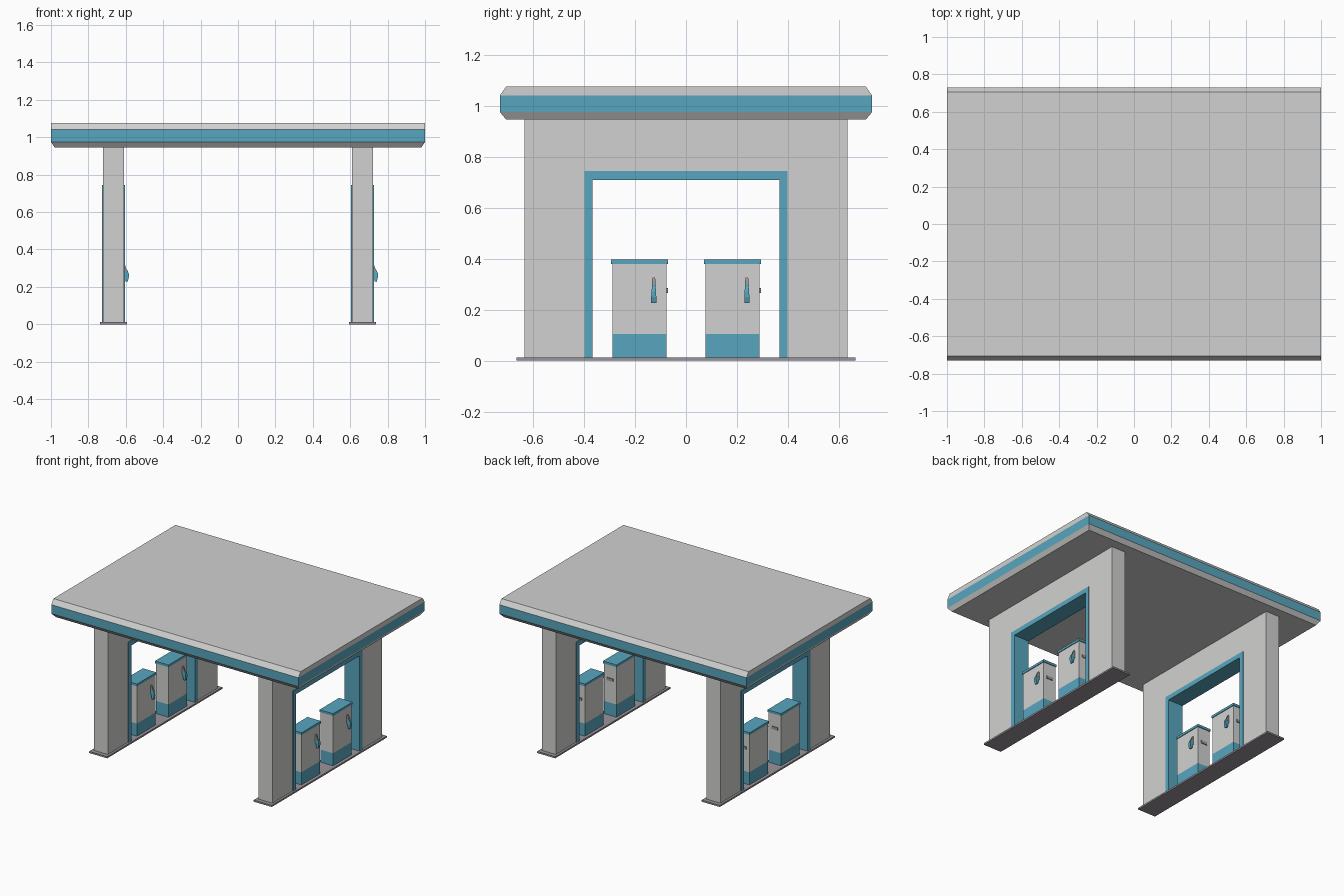
import bpy, bmesh
from mathutils import Vector

if "Cube" in bpy.data.objects:
    bpy.data.objects.remove(bpy.data.objects["Cube"])


def material(name, rgb):
    m = bpy.data.materials.new(name)
    m.diffuse_color = (*rgb, 1)
    m.use_nodes = True
    m.node_tree.nodes["Principled BSDF"].inputs["Base Color"].default_value = m.diffuse_color
    return m


GREY = material("light_grey", (0.64, 0.64, 0.635))
TEAL = material("teal", (0.098, 0.38, 0.52))
DARK = material("dark_grey", (0.32, 0.295, 0.32))


def finish(name, bm, mats):
    bmesh.ops.recalc_face_normals(bm, faces=bm.faces[:])
    me = bpy.data.meshes.new(name)
    bm.to_mesh(me)
    bm.free()
    for m in mats:
        me.materials.append(m)
    ob = bpy.data.objects.new(name, me)
    bpy.context.collection.objects.link(ob)
    return ob


def box_bm(x0, x1, y0, y1, z0, z1):
    bm = bmesh.new()
    bmesh.ops.create_cube(bm, size=1)
    for v in bm.verts:
        v.co = Vector(((x0 + x1) / 2 + v.co.x * (x1 - x0),
                       (y0 + y1) / 2 + v.co.y * (y1 - y0),
                       (z0 + z1) / 2 + v.co.z * (z1 - z0)))
    return bm


def box(name, mat, *bounds):
    return finish(name, box_bm(*bounds), [mat])


def prism(name, mat, rings):
    """Join two matching rings of points into a closed solid."""
    bm = bmesh.new()
    a, b = [[bm.verts.new(p) for p in r] for r in rings]
    n = len(a)
    bm.faces.new(a)
    bm.faces.new(b[::-1])
    for i in range(n):
        j = (i + 1) % n
        bm.faces.new((a[i], a[j], b[j], b[i]))
    return finish(name, bm, [mat])


def arch(name, mat, cx, half_depth, outer, inner, z0, z_out, z_in):
    """Upside-down U in the y-z plane with depth along x."""
    prof = [(-outer, z0), (-outer, z_out), (outer, z_out), (outer, z0),
            (inner, z0), (inner, z_in), (-inner, z_in), (-inner, z0)]
    return prism(name, mat, [[(cx + s * half_depth, y, z) for y, z in prof] for s in (-1, 1)])


# Canopy: stacked rectangles, teal band around the middle
bm = bmesh.new()
rings = []
for z, hx, hy in ((0.945, 0.98, 0.705), (0.975, 1, 0.73), (1.04, 1, 0.73), (1.075, 1, 0.705)):
    rings.append([bm.verts.new((sx * hx, sy * hy, z))
                  for sx, sy in ((-1, -1), (1, -1), (1, 1), (-1, 1))])
bm.faces.new(rings[0][::-1])
bm.faces.new(rings[-1])
for lo, hi in zip(rings, rings[1:]):
    for i in range(4):
        j = (i + 1) % 4
        bm.faces.new((lo[i], lo[j], hi[j], hi[i]))
for f in bm.faces:
    f.material_index = int(0.98 < f.calc_center_median().z < 1.03)
finish("canopy", bm, [GREY, TEAL])

BASE_Z = 0.012
BAND_Z = 0.104
BODY_TOP = 0.38
SCREEN = (-0.0805, -0.0035, 0.254, 0.332)
HOLSTER = (0.0335, 0.0785, 0.232, 0.332)


def pump(tag, cx, cy):
    # Pump body: teal skirt, recessed screen and nozzle holster on the +x face
    bm = box_bm(cx - 0.05, cx + 0.05, cy - 0.1065, cy + 0.1065, BASE_Z, BODY_TOP)

    def cut(co, no):
        bmesh.ops.bisect_plane(bm, geom=bm.verts[:] + bm.edges[:] + bm.faces[:],
                               plane_co=co, plane_no=no)
    for z in (BAND_Z, 0.232, 0.254, 0.332):
        cut((0, 0, z), (0, 0, 1))
    for y in SCREEN[:2] + HOLSTER[:2]:
        cut((0, cy + y, 0), (0, 1, 0))
    bm.normal_update()
    for f in bm.faces:
        f.material_index = int(f.calc_center_median().z < BAND_Z)
    for y0, y1, z0, z1 in (SCREEN, HOLSTER):
        picked = []
        for f in bm.faces:
            c = f.calc_center_median()
            if f.normal.x > 0.9 and y0 < c.y - cy < y1 and z0 < c.z < z1:
                picked.append(f)
        out = bmesh.ops.extrude_face_region(bm, geom=picked)["geom"]
        bmesh.ops.translate(bm, vec=(-0.006, 0, 0),
                            verts=[g for g in out if isinstance(g, bmesh.types.BMVert)])
        for g in out:
            if isinstance(g, bmesh.types.BMFace):
                g.material_index = 2
        bm.normal_update()
    finish("pump_body_" + tag, bm, [GREY, TEAL, DARK])

    # Pump cap and side handle
    box("pump_cap_" + tag, TEAL, cx - 0.055, cx + 0.055, cy - 0.1125, cy + 0.1125, BODY_TOP, 0.397)
    box("pump_side_handle_" + tag, DARK, cx - 0.025, cx + 0.025,
        cy + 0.104, cy + 0.112, 0.265, 0.285)

    # Nozzle: dark head in the holster, teal grip widening downwards
    ny = cy + 0.056

    def slab(name, mat, prof):
        prism(name, mat, [[(cx + x, ny + s * w, z) for x, z, w in prof] for s in (-1, 1)])
    slab("nozzle_head_" + tag, DARK,
         [(0.043, 0.285, 0.007), (0.043, 0.31, 0.007), (0.055, 0.328, 0.005),
          (0.064, 0.312, 0.007), (0.070, 0.282, 0.007)])
    slab("nozzle_grip_" + tag, TEAL,
         [(0.044, 0.27, 0.007), (0.056, 0.31, 0.004), (0.072, 0.293, 0.006),
          (0.082, 0.272, 0.009), (0.082, 0.25, 0.010), (0.075, 0.226, 0.010),
          (0.064, 0.23, 0.010), (0.060, 0.255, 0.009)])


# Two islands, each with a base, portal wall, teal frame and two pumps
for side, cx in (("left", -0.666), ("right", 0.666)):
    box("island_base_" + side, DARK, cx - 0.073, cx + 0.073, -0.665, 0.665, 0, BASE_Z)
    arch("portal_wall_" + side, GREY, cx, 0.056, 0.634, 0.39, BASE_Z, 0.945, 0.735)
    arch("portal_frame_" + side, TEAL, cx, 0.061, 0.399, 0.366, BASE_Z, 0.744, 0.709)
    for place, cy in (("front", -0.1825), ("back", 0.1825)):
        pump(side + "_" + place, cx, cy)
